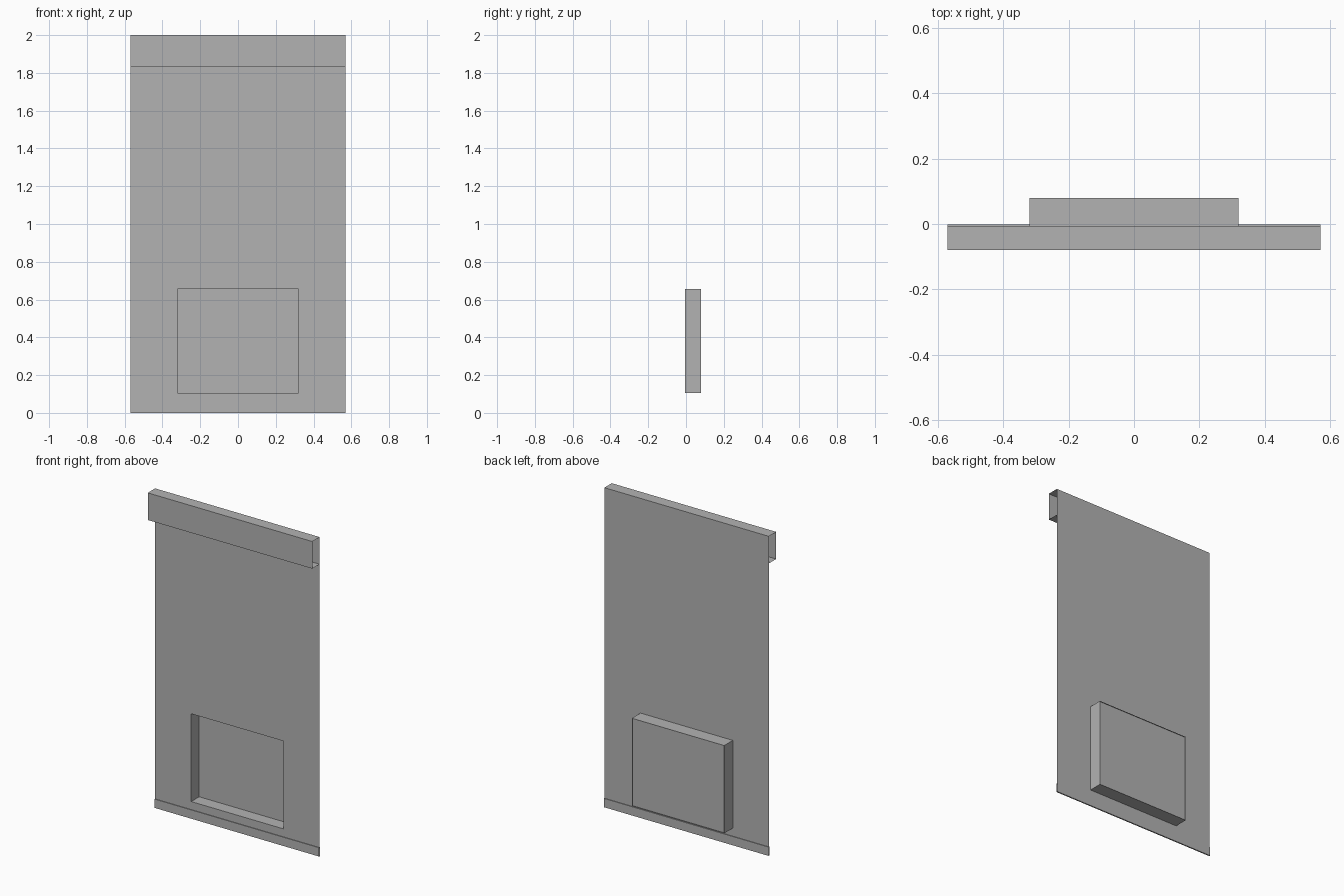
import bpy

cube = bpy.data.objects.get("Cube")
if cube:
    bpy.data.objects.remove(cube)

HALF_W = 0.57                     # half width of the blind
SHEET_Y = -0.006                  # plane of the hanging sheet
FRONT_Y, BACK_Y = -0.079, 0.079
POCKET_X, POCKET_LOW, POCKET_TOP = 0.32, 0.105, 0.655
HEM_TOP, CASSETTE_LOW, TOP = 0.055, 1.83, 2.0

grey = bpy.data.materials.new("plain grey")
grey.use_nodes = True
grey.diffuse_color = (0.45, 0.45, 0.45, 1)
grey.node_tree.nodes["Principled BSDF"].inputs["Base Color"].default_value = grey.diffuse_color


def make_object(name, verts, faces):
    mesh = bpy.data.meshes.new(name)
    mesh.from_pydata(verts, [], faces)
    mesh.materials.append(grey)
    obj = bpy.data.objects.new(name, mesh)
    bpy.context.collection.objects.link(obj)
    return obj


def open_tube(name, start, end, closed=True):
    """Join matching points of two loops with thin walls, leaving both ends open."""
    n = len(start)
    faces = [(i, (i + 1) % n, n + (i + 1) % n, n + i) for i in range(n if closed else n - 1)]
    return make_object(name, start + end, faces)


def rectangle(y, half, low, high):
    return [(-half, y, low), (half, y, low), (half, y, high), (-half, y, high)]


def along_x(name, profile, closed=True):
    """Sweep a y, z profile across the full width."""
    return open_tube(name, [(HALF_W, y, z) for y, z in profile],
                     [(-HALF_W, y, z) for y, z in profile], closed)


# Hanging sheet with a rectangular opening for the pocket
open_tube("sheet",
          rectangle(SHEET_Y, HALF_W, HEM_TOP, TOP),
          rectangle(SHEET_Y, POCKET_X, POCKET_LOW, POCKET_TOP))

# Cassette: bottom, front and top walls, with the sheet as its back
along_x("top_cassette", [(SHEET_Y, CASSETTE_LOW), (FRONT_Y, CASSETTE_LOW),
                         (FRONT_Y, TOP), (SHEET_Y, TOP)], closed=False)

# Flat hem sleeve, open at both ends
hem_front, hem_back = SHEET_Y - 0.004, SHEET_Y + 0.004
along_x("bottom_hem", [(hem_back, 0), (hem_front, 0),
                       (hem_front, HEM_TOP), (hem_back, HEM_TOP)])

# Pocket walls behind the opening, and the slightly recessed back panel
open_tube("pocket_walls",
          rectangle(BACK_Y, POCKET_X, POCKET_LOW, POCKET_TOP),
          rectangle(SHEET_Y, POCKET_X, POCKET_LOW, POCKET_TOP))
make_object("pocket_back", rectangle(BACK_Y - 0.006, POCKET_X, POCKET_LOW, POCKET_TOP),
            [(3, 2, 1, 0)])
